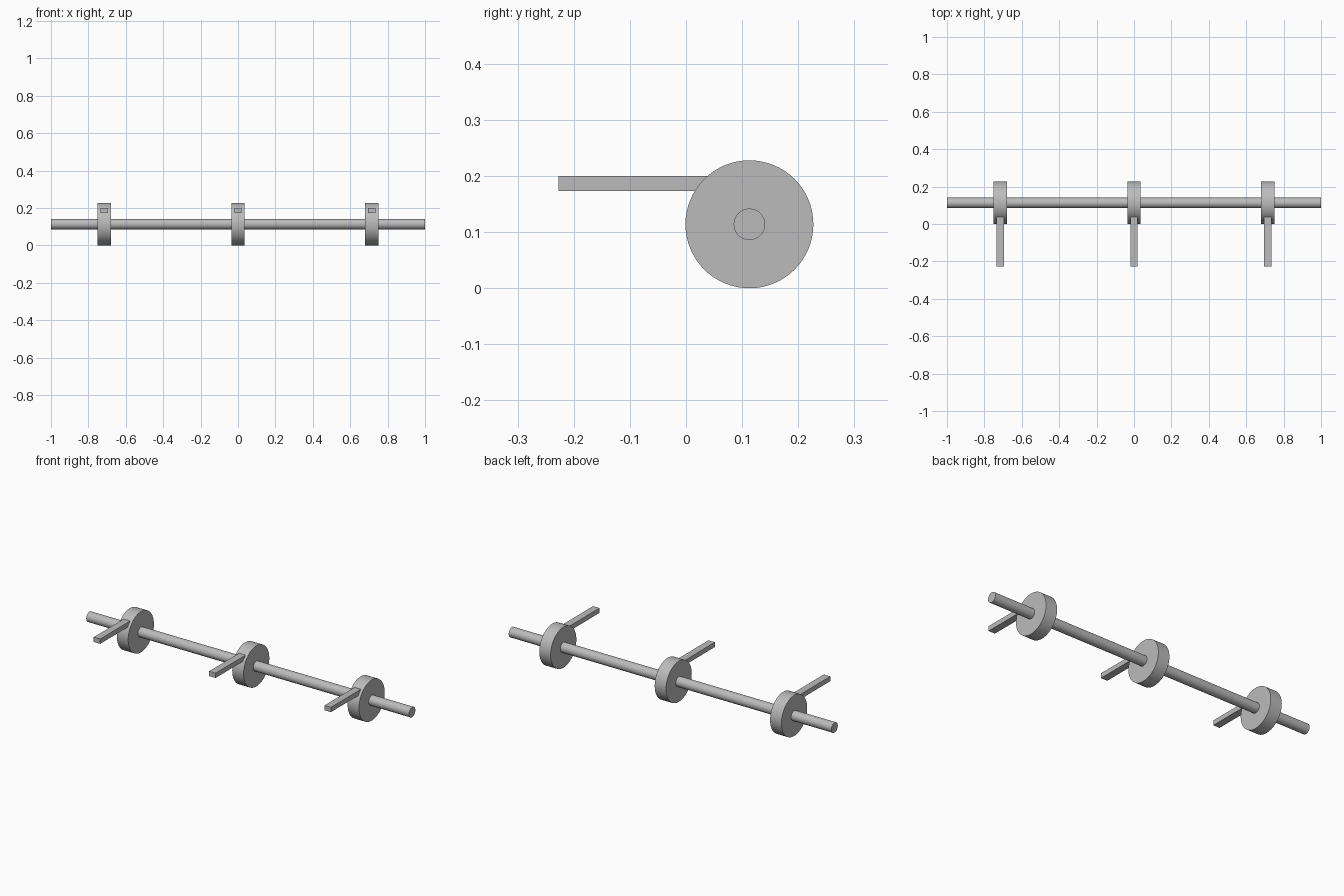
import bpy
import math

cube = bpy.data.objects.get("Cube")
if cube:
    bpy.data.objects.remove(cube, do_unlink=True)

GREY = (0.5, 0.5, 0.5, 1.0)
metal = bpy.data.materials.new("plain grey")
metal.use_nodes = True
metal.diffuse_color = GREY
metal.node_tree.nodes["Principled BSDF"].inputs["Base Color"].default_value = GREY

AXIS_Y, AXIS_Z = 0.113, 0.114


def cylinder(name, x, radius, length):
    """Smooth-sided cylinder lying along x on the shaft axis."""
    bpy.ops.mesh.primitive_cylinder_add(
        vertices=64, radius=radius, depth=length,
        location=(x, AXIS_Y, AXIS_Z), rotation=(0, math.pi / 2, 0))
    obj = bpy.context.object
    obj.name = name
    obj.data.materials.append(metal)
    bpy.ops.object.shade_smooth_by_angle(angle=math.radians(30))


def bar(name, x, width, y0, y1, z0, z1):
    """Rectangular bar running along y."""
    bpy.ops.mesh.primitive_cube_add(
        size=1, location=(x, (y0 + y1) / 2, (z0 + z1) / 2))
    obj = bpy.context.object
    obj.name = name
    obj.scale = (width, y1 - y0, z1 - z0)
    bpy.ops.object.transform_apply(location=False, rotation=False, scale=True)
    obj.data.materials.append(metal)


# Long shaft
cylinder("shaft", 0, 0.028, 2.0)

# Three discs, each with a lever reaching forward
for side, x in (("right", -0.715), ("middle", 0), ("left", 0.715)):
    cylinder(side + "_disc", x, 0.114, 0.07)
    bar(side + "_lever", x, 0.04, -0.227, 0.1, 0.173, 0.2)
